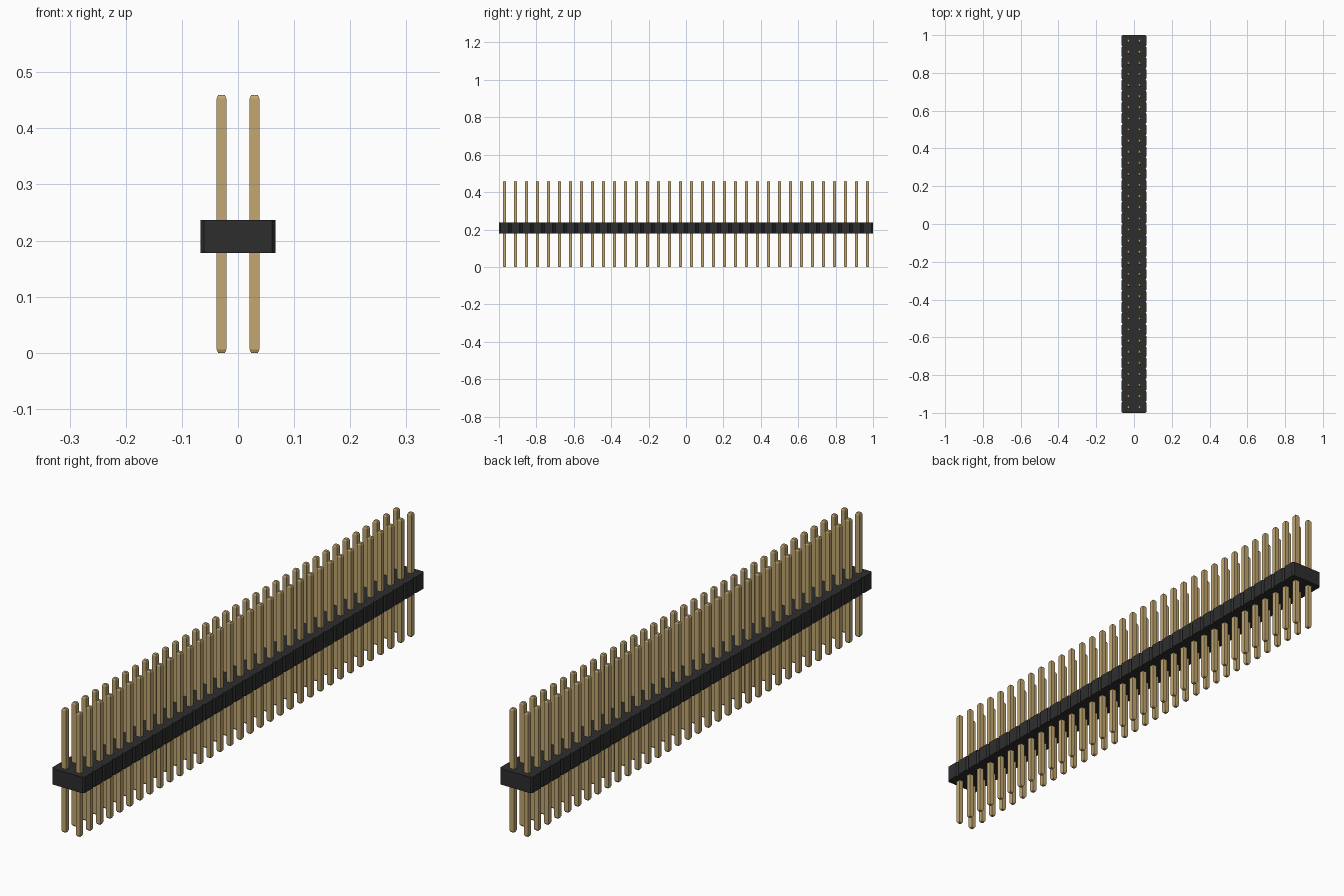
import bpy
import bmesh

cube = bpy.data.objects.get("Cube")
if cube:
    bpy.data.objects.remove(cube, do_unlink=True)

ROWS = 34
PITCH = 2 / ROWS
BODY_HALF = 0.067
NOTCH_X, NOTCH_Y = 0.006, 0.007
BODY_BOTTOM, BODY_TOP = 0.178, 0.237
PIN_HALF, TIP_HALF = 0.0087, 0.006
PIN_TOP, TIP = 0.459, 0.006


def make_material(name, color):
    mat = bpy.data.materials.new(name)
    mat.use_nodes = True
    mat.diffuse_color = color
    mat.node_tree.nodes["Principled BSDF"].inputs["Base Color"].default_value = color
    return mat


def loft(name, rings, mat):
    """Closed solid through a stack of matching point rings."""
    bm = bmesh.new()
    loops = [[bm.verts.new(p) for p in ring] for ring in rings]
    n = len(loops[0])
    for low, high in zip(loops, loops[1:]):
        for i in range(n):
            j = (i + 1) % n
            bm.faces.new((low[i], low[j], high[j], high[i]))
    bm.faces.new(loops[0][::-1])
    bm.faces.new(loops[-1])
    bmesh.ops.recalc_face_normals(bm, faces=bm.faces)
    mesh = bpy.data.meshes.new(name)
    bm.to_mesh(mesh)
    bm.free()
    mesh.materials.append(mat)
    return mesh


def place(name, mesh, location=(0, 0, 0)):
    obj = bpy.data.objects.new(name, mesh)
    obj.location = location
    bpy.context.collection.objects.link(obj)


plastic = make_material("black_plastic", (0.027, 0.027, 0.027, 1))
gold = make_material("gold_metal", (0.54, 0.385, 0.165, 1))

# Housing: long strip with a V notch between neighbouring cells on both sides
side = []
for i in range(ROWS):
    y = -1 + i * PITCH
    side += [(BODY_HALF - NOTCH_X, y), (BODY_HALF, y + NOTCH_Y),
             (BODY_HALF, y + PITCH - NOTCH_Y)]
side.append((BODY_HALF - NOTCH_X, 1))
outline = side + [(-x, y) for x, y in reversed(side)]
place("housing", loft("housing", [[(x, y, z) for x, y in outline]
                                  for z in (BODY_BOTTOM, BODY_TOP)], plastic))


# Pins: square posts with tapered tips, two columns sharing one mesh
def square(h, z):
    return [(-h, -h, z), (h, -h, z), (h, h, z), (-h, h, z)]


pin = loft("pin", [square(TIP_HALF, 0), square(PIN_HALF, TIP),
                   square(PIN_HALF, PIN_TOP - TIP), square(TIP_HALF, PIN_TOP)], gold)
for label, sign in (("left", 1), ("right", -1)):
    for i in range(ROWS):
        place(f"pin_{label}_{i + 1}", pin,
              (sign * PITCH / 2, -1 + (i + 0.5) * PITCH, 0))
